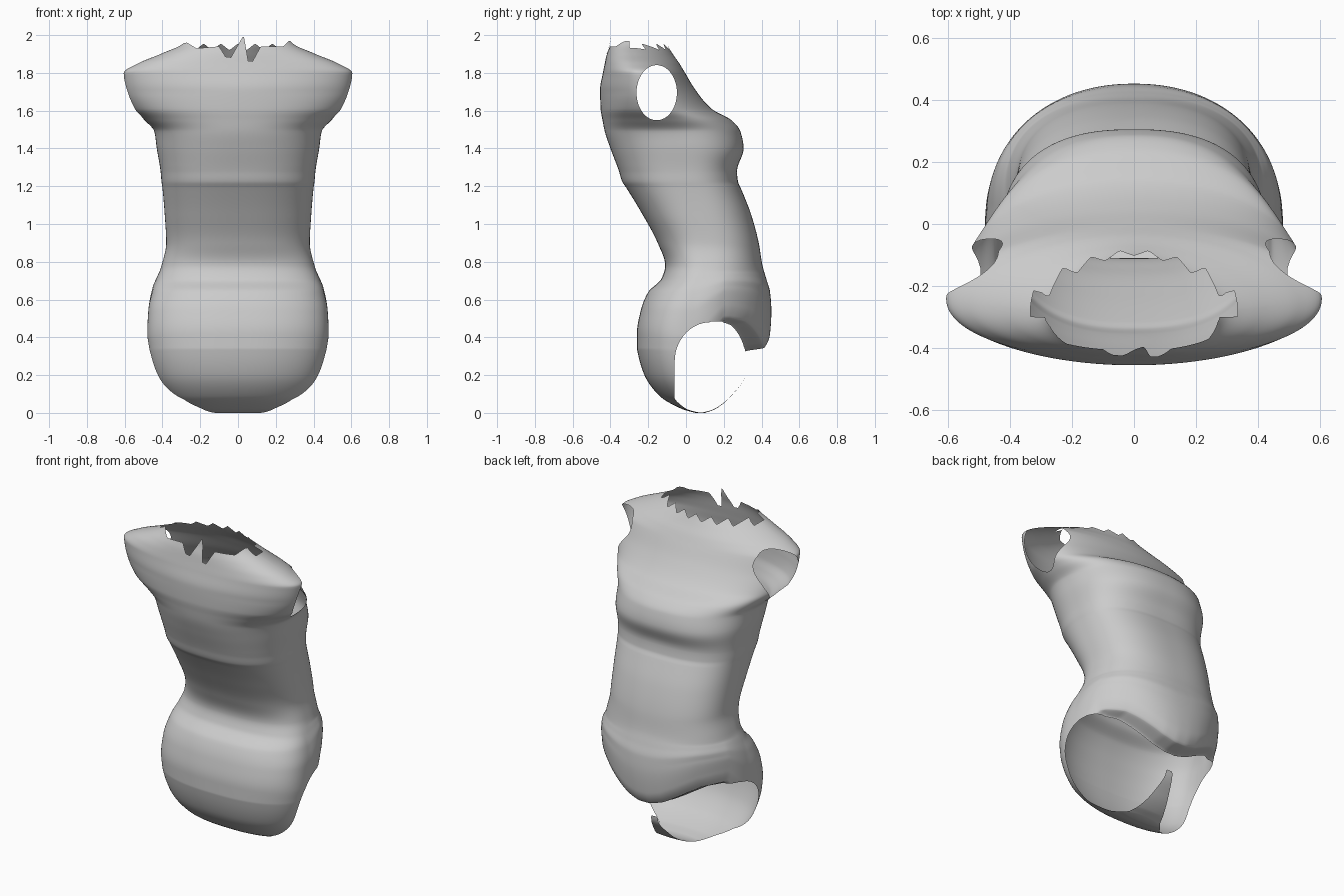
import bpy, bmesh, math

if "Cube" in bpy.data.objects:
    bpy.data.objects.remove(bpy.data.objects["Cube"])

SEG, SUB = 192, 7

# torso rings: height, half width, front y, back y, y of the widest point
RINGS = [
    (0.00, 0.12, 0.05, 0.10, 0.07), (0.02, 0.23, -0.02, 0.155, 0.05),
    (0.09, 0.36, -0.14, 0.24, 0.03), (0.20, 0.435, -0.22, 0.312, 0.01),
    (0.325, 0.47, -0.257, 0.315, 0.00), (0.345, 0.473, -0.26, 0.415, 0.00),
    (0.42, 0.48, -0.26, 0.445, 0.00),
    (0.54, 0.475, -0.24, 0.452, 0.02), (0.64, 0.455, -0.20, 0.445, 0.06),
    (0.71, 0.43, -0.13, 0.425, 0.09), (0.78, 0.405, -0.11, 0.405, 0.11),
    (0.90, 0.38, -0.15, 0.385, 0.10), (1.05, 0.388, -0.23, 0.345, 0.05),
    (1.19, 0.40, -0.315, 0.29, 0.00), (1.225, 0.405, -0.338, 0.275, -0.01),
    (1.28, 0.41, -0.355, 0.27, -0.02), (1.40, 0.43, -0.40, 0.305, -0.05),
    (1.49, 0.443, -0.43, 0.288, -0.09), (1.55, 0.495, -0.442, 0.24, -0.14),
    (1.61, 0.555, -0.452, 0.135, -0.19), (1.71, 0.595, -0.455, 0.05, -0.225),
    (1.80, 0.605, -0.44, -0.005, -0.24), (1.85, 0.53, -0.43, -0.035, -0.26),
    (1.90, 0.41, -0.42, -0.07, -0.27), (1.95, 0.30, -0.405, -0.10, -0.28),
    (2.00, 0.25, -0.395, -0.12, -0.28)]

# torn neckline, as x and height
NECK_FRONT = [(-0.4, 1.95), (-0.27, 1.96), (-0.22, 1.93), (-0.1, 1.94),
              (-0.05, 1.86), (0.03, 2.0), (0.06, 1.83), (0.12, 1.94),
              (0.24, 1.94), (0.27, 1.97), (0.4, 1.95)]
# squareness of the cross-section by height
FRONT_N = [(0, 2.3), (0.5, 2.5), (1.3, 2.5), (1.7, 2.0), (2, 2.3)]
BACK_N = [(0, 2.1), (0.6, 2.15), (0.9, 2.5), (1.3, 2.6), (1.7, 1.95),
          (1.85, 1.9), (1.95, 1.65)]
# lower back edge (by |x|) and crotch strip half width (by y)
BACK_RIM = [(0.04, 0.325), (0.12, 0.35), (0.2, 0.395), (0.25, 0.425),
            (0.32, 0.465), (0.4, 0.485)]
STRIP = [(-0.06, 0.29), (0.0, 0.19), (0.1, 0.11), (0.32, 0.02)]


def lerp(table, x):
    for (a, u), (b, v) in zip(table, table[1:]):
        if x <= b:
            return u + (v - u) * max(0, (x - a) / (b - a))
    return table[-1][1]


def slope(i, c):
    """Monotone slope of column c at ring i."""
    if i in (0, len(RINGS) - 1):
        i = min(max(i, 1), len(RINGS) - 1)
        return (RINGS[i][c] - RINGS[i - 1][c]) / (RINGS[i][0] - RINGS[i - 1][0])
    a, b = [(RINGS[j + 1][c] - RINGS[j][c]) / (RINGS[j + 1][0] - RINGS[j][0])
            for j in (i - 1, i)]
    return 2 * a * b / (a + b) if a * b > 0 else 0


def smooth(i, t):
    """Ring blended between rings i and i+1."""
    z0, z1 = RINGS[i][0], RINGS[i + 1][0]
    h = z1 - z0
    out = [z0 + h * t]
    for c in range(1, 5):
        p, d = RINGS[i][c], RINGS[i + 1][c] - RINGS[i][c]
        m1, m2 = slope(i, c) * h, slope(i + 1, c) * h
        out.append(p + m1 * t + (3 * d - 2 * m1 - m2) * t**2
                   + (m1 + m2 - 2 * d) * t**3)
    return out


def lift(x, y, z):
    """Raises the lower back towards the sides, so it curls under."""
    fade = lerp([(0.22, 0), (0.32, 1), (0.42, 1), (0.75, 0)], z)
    side = lerp([(0.05, 0), (0.2, 1)], y)
    return (lerp(BACK_RIM, abs(x)) - 0.325) * fade * side


def in_opening(p):
    x, y, z = abs(p.x), p.y, p.z
    # arm holes
    if x > 0.3 and ((y + 0.155) / 0.107)**2 + ((z - 1.695) / 0.146)**2 < 1:
        return True
    # leg holes, with a tapering strip left between them
    if z < 0.5 and y > -0.06:
        q = 1 - ((y - 0.13) / 0.19)**2
        top = 0.27 + 0.21 * math.sqrt(max(q, 0))
        if y > 0.13:
            top = lerp(BACK_RIM, x) - 0.001
        if z < top and x > lerp(STRIP, y):
            return True
        if 0.215 < z < 0.324 and y > 0.15:
            return True
    # neck
    if z > 1.8:
        if y < -0.3:
            return z > lerp(NECK_FRONT, p.x)
        tooth = abs((p.x * 11) % 1 - 0.5)
        return z > 1.92 + 0.07 * tooth
    return False


# torso shell
bm = bmesh.new()
loops = []
steps = [(i, k / SUB) for i in range(len(RINGS) - 1) for k in range(SUB)]
for i, t in steps + [(len(RINGS) - 2, 1.0)]:
    z, w, front, back, mid = smooth(i, t)
    nf, nb = lerp(FRONT_N, z), lerp(BACK_N, z)
    loop = []
    for s in range(SEG):
        a = math.tau * s / SEG
        c, d = math.cos(a), math.sin(a)
        n, depth = (nb, back - mid) if d > 0 else (nf, mid - front)
        x = w * math.copysign(abs(c)**(2 / n), c)
        y = mid + depth * math.copysign(abs(d)**(2 / n), d)
        loop.append(bm.verts.new((x, y, z + lift(x, y, z))))
    loops.append(loop)
for lo, hi in zip(loops, loops[1:]):
    for s in range(SEG):
        r = (s + 1) % SEG
        bm.faces.new((lo[s], lo[r], hi[r], hi[s]))
bm.faces.new(loops[0][::-1])

# cut the openings and pull the rims onto the cut lines
inside = {v for v in bm.verts if in_opening(v.co)}
moves = {}
for v in inside:
    kept = [u for f in v.link_faces if len(f.verts) == 4
            for u in f.verts if u not in inside]
    if kept:
        near = min(kept, key=lambda u: (u.co - v.co).length)
        a, b = near.co.copy(), v.co.copy()
        for _ in range(12):
            m = (a + b) / 2
            if in_opening(m):
                b = m
            else:
                a = m
        moves[v] = a
doomed = [f for f in bm.faces if all(v in inside for v in f.verts)]
for v, co in moves.items():
    v.co = co
bmesh.ops.delete(bm, geom=doomed, context='FACES')
bmesh.ops.dissolve_degenerate(bm, dist=1e-5, edges=bm.edges)
for f in bm.faces:
    f.smooth = True
mesh = bpy.data.meshes.new("torso_shell")
bm.to_mesh(mesh)
bm.free()
torso = bpy.data.objects.new("torso_shell", mesh)
bpy.context.collection.objects.link(torso)
